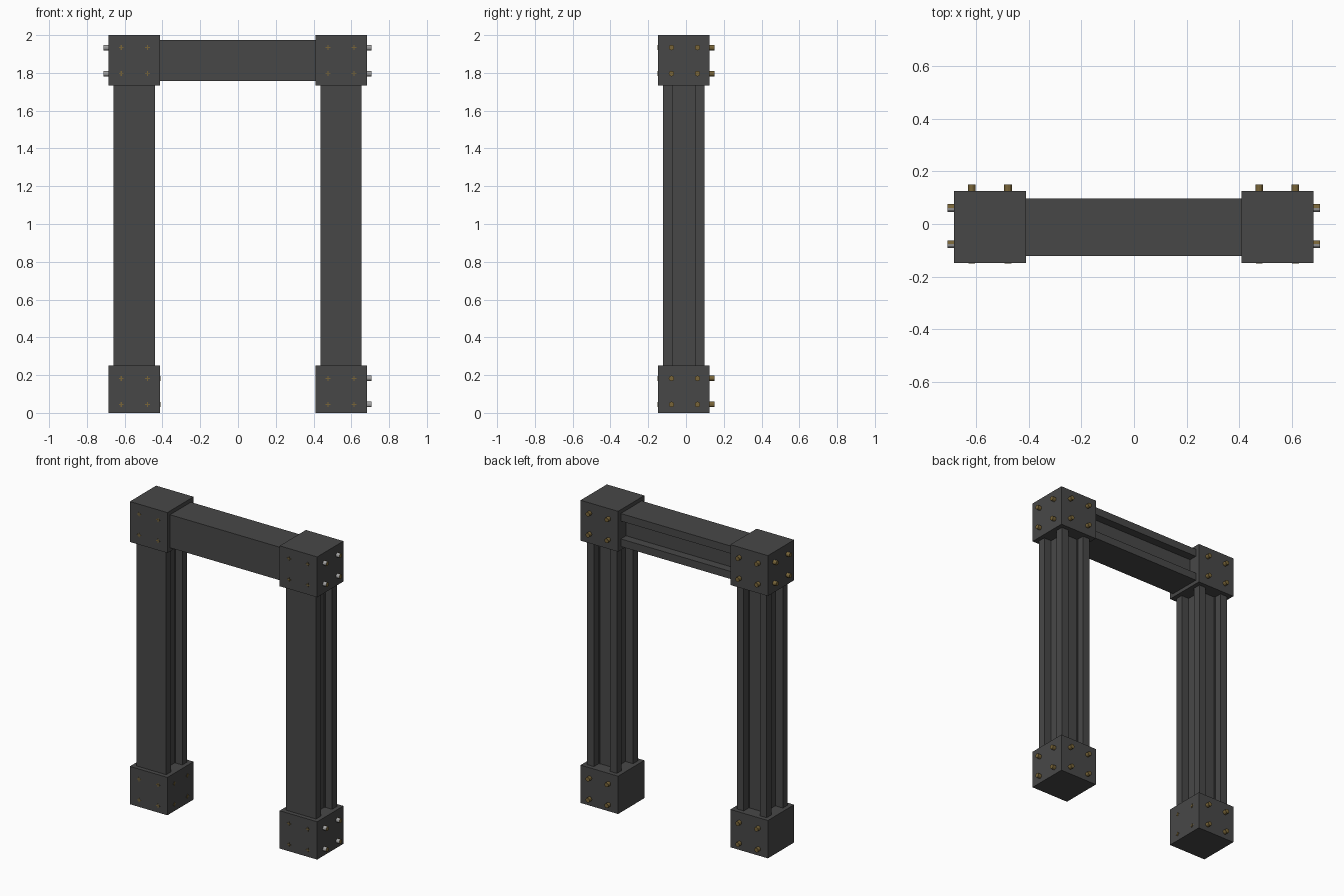
import bpy, bmesh, math
from mathutils import Vector, Matrix

if "Cube" in bpy.data.objects:
    bpy.data.objects.remove(bpy.data.objects["Cube"])


def material(name, rgb):
    m = bpy.data.materials.new(name)
    m.diffuse_color = (*rgb, 1)
    m.use_nodes = True
    m.node_tree.nodes["Principled BSDF"].inputs["Base Color"].default_value = m.diffuse_color
    return m


DARK = material("dark_grey", (0.064, 0.064, 0.064))
BRASS = material("brass", (0.19, 0.13, 0.04))
GREY = material("light_grey", (0.36, 0.36, 0.36))


def finish(name, bm, *mats):
    bmesh.ops.recalc_face_normals(bm, faces=bm.faces)
    me = bpy.data.meshes.new(name)
    bm.to_mesh(me)
    bm.free()
    for m in mats:
        me.materials.append(m)
    ob = bpy.data.objects.new(name, me)
    bpy.context.collection.objects.link(ob)
    return ob


def add_box(bm, lo, hi):
    lo, hi = Vector(lo), Vector(hi)
    mat = Matrix.Translation((lo + hi) / 2) @ Matrix.Diagonal((*(hi - lo), 1))
    bmesh.ops.create_cube(bm, size=1, matrix=mat)


def box(name, lo, hi):
    bm = bmesh.new()
    add_box(bm, lo, hi)
    return finish(name, bm, DARK)


def extrude(name, points, vec):
    bm = bmesh.new()
    f = bm.faces.new([bm.verts.new(p) for p in points])
    r = bmesh.ops.extrude_face_region(bm, geom=[f])
    bmesh.ops.translate(bm, vec=vec, verts=[g for g in r["geom"] if isinstance(g, bmesh.types.BMVert)])
    # keep the starting cap
    if not f.is_valid:
        bm.faces.new([v for v in bm.verts][:len(points)])
    return finish(name, bm, DARK)


CX = {"left": -0.549, "right": 0.546}
CY = -0.012          # middle of blocks and rails in depth
B, R = 0.137, 0.109  # half width of block and rail
S, D = 0.059, 0.055  # half width and depth of slot

# Slotted posts: slots on both sides and the back, plain front
half = [(R, -R), (R, -S), (R - D, -S), (R - D, S), (R, S), (R, R), (S, R), (S, R - D)]
section = half + [(-x, y) for x, y in reversed(half)]
for side, cx in CX.items():
    extrude(side + "_post", [(cx + x, CY + y, 0.24) for x, y in section], (0, 0, 1.5))

# Cross beam: one slot on the back
beam = [(-R, -R), (R, -R), (R, -S), (R - D, -S), (R - D, S), (R, S), (R, R), (-R, R)]
extrude("cross_beam", [(-0.42, CY + y, 1.866 + z) for y, z in beam], (0.84, 0, 0))


# Bolt heads and flush cross marks
def bolt_heads(name, spots, axis):
    bm = bmesh.new()
    rot = axis.to_track_quat('Z', 'Y').to_matrix().to_4x4()
    for p in spots:
        bmesh.ops.create_cone(bm, cap_ends=True, segments=12, radius1=0.0145, radius2=0.0145,
                              depth=0.032, matrix=Matrix.Translation(Vector(p) + axis * 0.009) @ rot)
    bm.normal_update()
    ob = finish(name, bm, BRASS, GREY)
    if abs(axis.x) > 0.5:   # front halves of side bolts are bare grey
        for poly in ob.data.polygons:
            poly.material_index = 1 if poly.normal.y < -0.2 else 0


def cross_marks(name, spots, axis):
    bm = bmesh.new()
    a, b, t = 0.013, 0.003, 0.002
    for p in spots:
        for w, h in ((a, b), (b, a)):
            d = Vector((t, w, h)) if abs(axis.x) > 0.5 else Vector((w, t, h))
            add_box(bm, Vector(p) - d, Vector(p) + d)
    finish(name, bm, BRASS)


O = 0.069
for side, cx in CX.items():
    s = 1 if cx > 0 else -1
    for level, z0, z1, bolts in (("foot", 0, 0.25, (0.045, 0.183)),
                                 ("corner", 1.733, 2.0, (1.796, 1.934))):
        n = side + "_" + level
        box(n + "_block", (cx - B, CY - B, z0), (cx + B, CY + B, z1))
        grid = [(o, z) for o in (-O, O) for z in bolts]
        bolt_heads(n + "_back_bolts", [(cx + o, CY + B, z) for o, z in grid], Vector((0, 1, 0)))
        cross_marks(n + "_front_marks", [(cx + o, CY - B, z) for o, z in grid], Vector((0, 1, 0)))
        if side == "left" and level == "foot":
            # this foot has only flush marks on its inner side
            cross_marks(n + "_inner_marks", [(cx + B, CY + o + 0.004, z) for o, z in grid], Vector((1, 0, 0)))
        else:
            bolt_heads(n + "_side_bolts", [(cx + s * B, CY + o + 0.004, z) for o, z in grid], Vector((s, 0, 0)))
